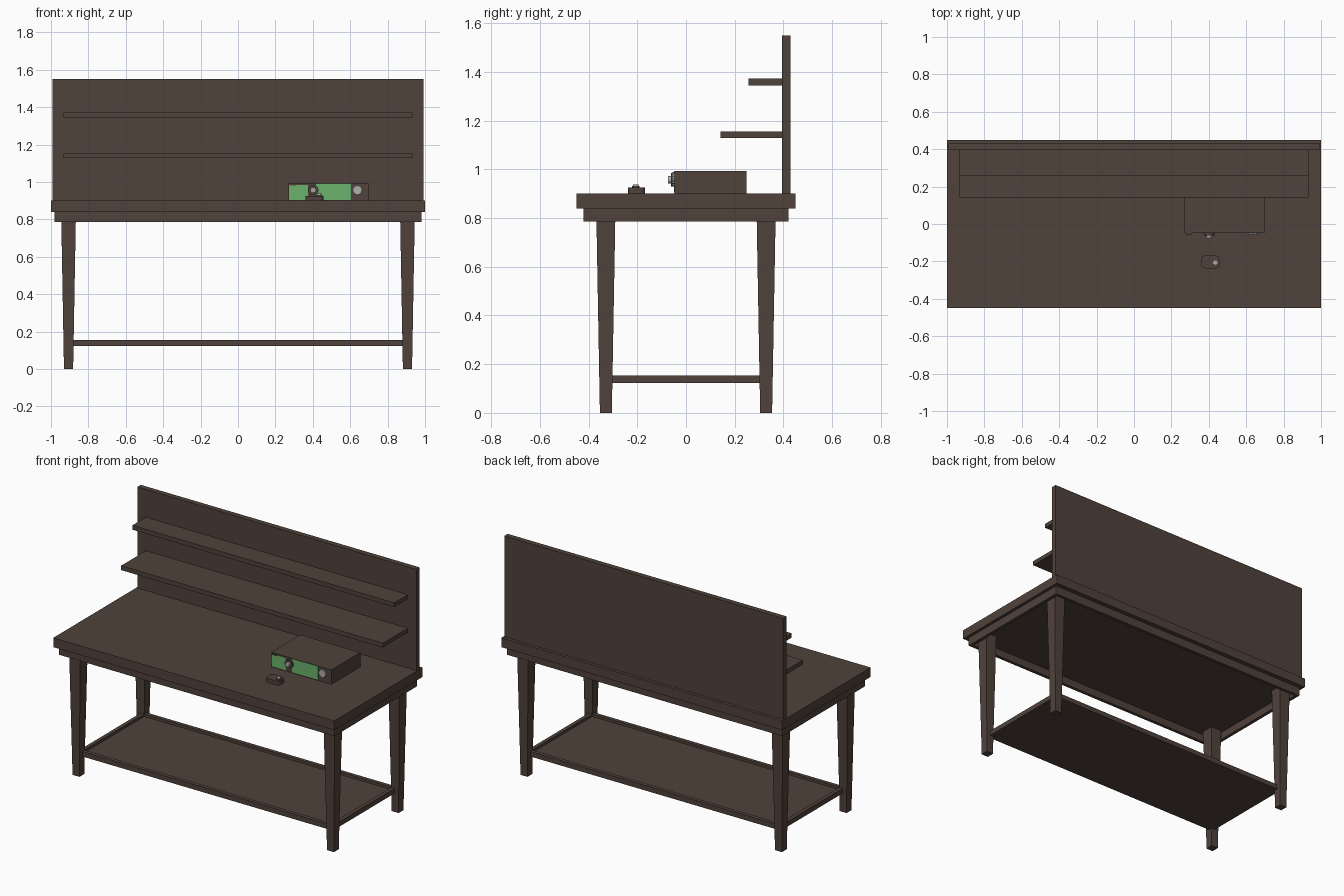
import bpy, bmesh, math
from mathutils import Matrix

if "Cube" in bpy.data.objects:
    bpy.data.objects.remove(bpy.data.objects["Cube"])


def lin(c):
    c /= 255
    return c / 12.92 if c <= 0.04045 else ((c + 0.055) / 1.055) ** 2.4


def material(name, r, g, b):
    m = bpy.data.materials.new(name)
    m.diffuse_color = (lin(r), lin(g), lin(b), 1)
    m.use_nodes = True
    m.node_tree.nodes["Principled BSDF"].inputs["Base Color"].default_value = m.diffuse_color
    return m


BROWN = material("dark brown", 80, 66, 59)
GREEN = material("panel green", 107, 178, 107)
GREY = material("light grey", 175, 175, 175)


def finish(name, bm, mat):
    bmesh.ops.recalc_face_normals(bm, faces=bm.faces)
    me = bpy.data.meshes.new(name)
    bm.to_mesh(me)
    bm.free()
    me.materials.append(mat)
    ob = bpy.data.objects.new(name, me)
    bpy.context.collection.objects.link(ob)
    return ob


def box(name, x0, x1, y0, y1, z0, z1, mat=BROWN, round_corners=0):
    bm = bmesh.new()
    bmesh.ops.create_cube(bm, size=1)
    for v in bm.verts:
        v.co.x = x1 if v.co.x > 0 else x0
        v.co.y = y1 if v.co.y > 0 else y0
        v.co.z = z1 if v.co.z > 0 else z0
    if round_corners:
        edges = [e for e in bm.edges if abs(e.verts[0].co.z - e.verts[1].co.z) > 1e-4]
        bmesh.ops.bevel(bm, geom=edges, offset=round_corners, segments=3,
                        profile=0.5, affect='EDGES')
    return finish(name, bm, mat)


def tray(name, hx, hy, z0, z1, rim, depth, up):
    """Box with a rimmed recess in its top or bottom face."""
    ob = box(name, -hx, hx, -hy, hy, z0, z1)
    bm = bmesh.new()
    bm.from_mesh(ob.data)
    face = max(bm.faces, key=lambda f: f.normal.z * up)
    bmesh.ops.inset_region(bm, faces=[face], thickness=rim)
    inner = bmesh.ops.extrude_discrete_faces(bm, faces=[face])["faces"][0]
    for v in inner.verts:
        v.co.z -= depth * up
    bm.to_mesh(ob.data)
    bm.free()
    return ob


def knob(name, loc, r, depth, mat, axis='Z', sides=16, lobed=False):
    """Disc starting at loc, growing along +z or toward the front (-y)."""
    bm = bmesh.new()
    bmesh.ops.create_cone(bm, cap_ends=True, segments=sides, radius1=r, radius2=r, depth=depth)
    bmesh.ops.translate(bm, verts=bm.verts, vec=(0, 0, depth / 2))
    if lobed:
        for v in bm.verts:
            a = round(math.atan2(v.co.y, v.co.x) / (2 * math.pi / sides))
            if a % 2:
                v.co.x *= 0.86
                v.co.y *= 0.86
    if axis == 'Y':
        bmesh.ops.rotate(bm, verts=bm.verts, matrix=Matrix.Rotation(math.pi / 2, 3, 'X'))
    bmesh.ops.translate(bm, verts=bm.verts, vec=loc)
    return finish(name, bm, mat)


# Worktop and hollow apron beneath it
box("worktop", -1, 1, -0.45, 0.45, 0.84, 0.90)
tray("apron", 0.98, 0.42, 0.785, 0.84, 0.03, 0.05, -1)

# Four tapered square legs
for sx, side in ((-1, "left"), (1, "right")):
    for sy, end in ((-1, "front"), (1, "back")):
        leg = box(f"{end}_{side}_leg", -1, 1, -1, 1, 0, 0.835)
        for v in leg.data.vertices:
            h = 0.0245 if v.co.z < 0.1 else 0.0395
            v.co.x = sx * 0.906 + v.co.x * h
            v.co.y = sy * 0.329 + v.co.y * h

# Low shelf with raised rim between the legs
tray("lower_shelf", 0.905, 0.328, 0.122, 0.154, 0.035, 0.016, 1)

# Back panel with two wall shelves
box("back_panel", -0.993, 0.993, 0.395, 0.43, 0.90, 1.55)
box("wide_wall_shelf", -0.932, 0.932, 0.142, 0.396, 1.128, 1.156)
box("narrow_wall_shelf", -0.932, 0.932, 0.257, 0.396, 1.344, 1.372)

# Instrument box with green display plates
box("instrument_box", 0.27, 0.697, -0.047, 0.248, 0.90, 0.993)
box("left_display", 0.272, 0.375, -0.049, -0.046, 0.905, 0.985, GREEN)
box("right_display", 0.418, 0.605, -0.049, -0.046, 0.905, 0.991, GREEN)
box("display_clip", 0.278, 0.31, -0.055, -0.046, 0.982, 0.988, BROWN)

# Front controls
knob("dial_base", (0.402, -0.047, 0.957), 0.028, 0.014, BROWN, 'Y')
knob("dial_cap", (0.402, -0.058, 0.957), 0.015, 0.016, GREY, 'Y')
knob("selector_dial", (0.638, -0.047, 0.957), 0.027, 0.010, GREY, 'Y', 24, True)

# Small hand control on the worktop
box("hand_control", 0.36, 0.457, -0.238, -0.168, 0.90, 0.926, BROWN, 0.022)
knob("control_button_base", (0.434, -0.206, 0.925), 0.016, 0.006, BROWN)
knob("control_button", (0.434, -0.206, 0.930), 0.012, 0.008, GREY)
